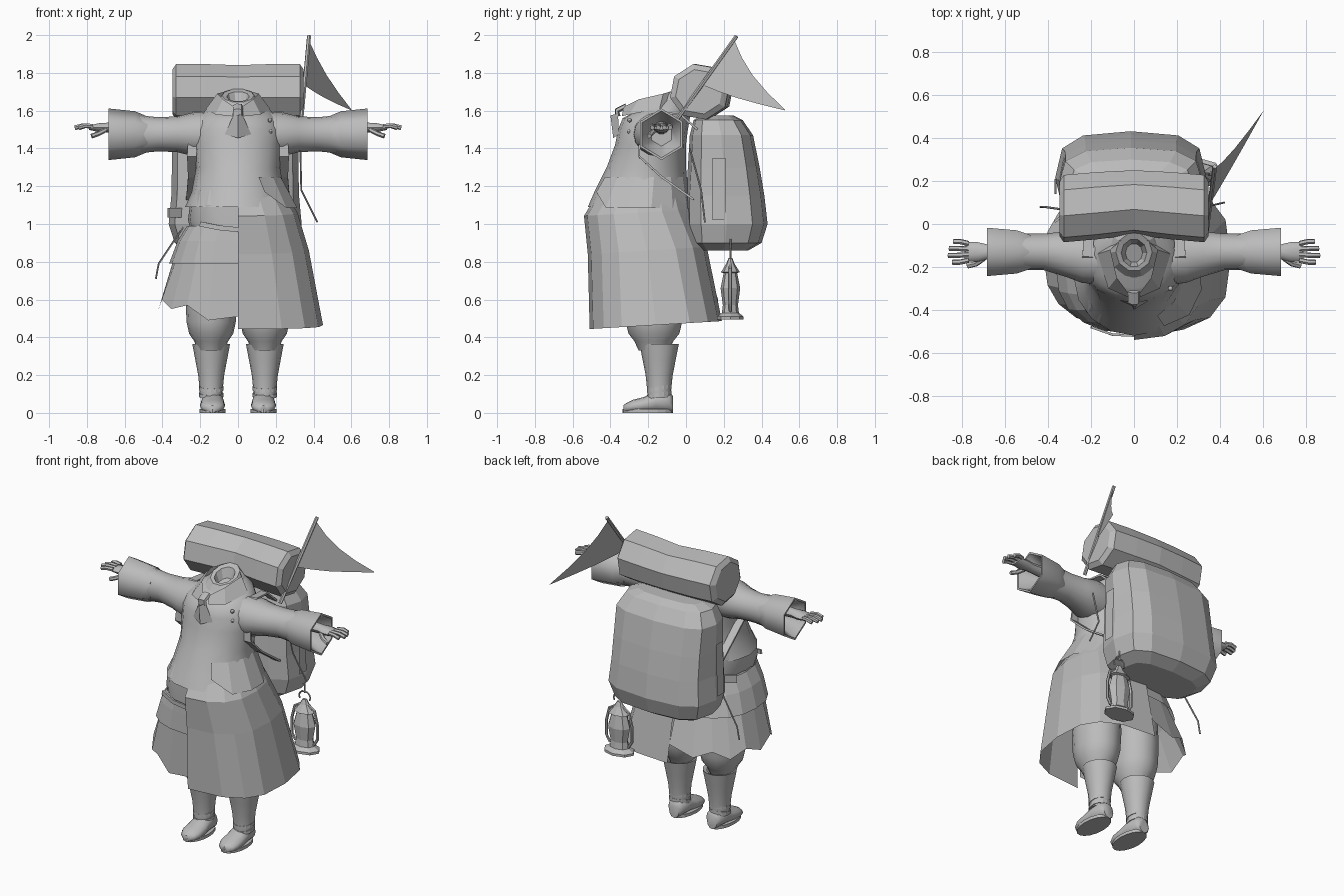
import bpy, bmesh, math
from mathutils import Vector as V

if "Cube" in bpy.data.objects:
    bpy.data.objects.remove(bpy.data.objects["Cube"])

grey = bpy.data.materials.new("plain grey")
grey.use_nodes = True
COLOUR = (.5, .5, .5, 1)
grey.diffuse_color = COLOUR
grey.node_tree.nodes["Principled BSDF"].inputs["Base Color"].default_value = COLOUR

ROUND = 40          # edges below this angle are shaded smooth
FRONT, BACK, HALF = -90, 90, 180
CORD = .005


def finish(name, bm, smooth=None, mirror=False):
    """Turn the mesh into an object, optionally smooth and mirrored across x."""
    bmesh.ops.recalc_face_normals(bm, faces=bm.faces)
    mesh = bpy.data.meshes.new(name)
    bm.to_mesh(mesh)
    bm.free()
    mesh.materials.append(grey)
    part = bpy.data.objects.new(name, mesh)
    bpy.context.collection.objects.link(part)
    if mirror:
        part.modifiers.new("mirror", "MIRROR").use_mirror_merge = False
    if smooth:
        bpy.ops.object.select_all(action="DESELECT")
        part.select_set(True)
        bpy.context.view_layer.objects.active = part
        bpy.ops.object.shade_smooth_by_angle(angle=math.radians(smooth))


def skin(name, rows, closed=True, caps=True, smooth=None, mirror=False):
    """Bridge rows of points into a surface."""
    bm = bmesh.new()
    rows = [[bm.verts.new(point) for point in row] for row in rows]
    count = len(rows[0])
    for low, high in zip(rows, rows[1:]):
        for i in range(count if closed else count - 1):
            j = (i + 1) % count
            bm.faces.new((low[i], low[j], high[j], high[i]))
    if closed and caps:
        bm.faces.new(rows[0])
        bm.faces.new(rows[-1])
    finish(name, bm, smooth, mirror)


def sheet(name, *rows, mirror=False):
    skin(name, rows, closed=False, mirror=mirror)


def ring(centre, across, along, sides=16, power=2, start=0, sweep=360):
    """Superellipse section; a partial sweep gives an open row."""
    points = []
    for i in range(sides if sweep == 360 else sides + 1):
        angle = math.radians(start + sweep * i / sides)
        a, b = math.cos(angle), math.sin(angle)
        points.append(V(centre) + V(across) * math.copysign(abs(a) ** (2 / power), a)
                      + V(along) * math.copysign(abs(b) ** (2 / power), b))
    return points


def level(z, front, back, width, x=0, tilt=0, **shape):
    """Horizontal section between two y positions."""
    depth = (back - front) / 2
    return ring((x, front + depth, z), (width, 0, 0), (0, depth, depth * tilt), **shape)


def disc(z, radius, x, y, wide=1, deep=1, **shape):
    return level(z, y - radius * deep, y + radius * deep, radius * wide, x, **shape)


def upright(x, depth, height, y=-.13, z=1.475, **shape):
    """Section facing along x."""
    return ring((x, y, z), (0, depth, 0), (0, 0, height), **shape)


def tube(name, path, width, thick=None, sides=6, side=(1, 0, 0), smooth=ROUND, mirror=False):
    """Rod or strap along a path, its width lying along the side direction."""
    path, rows = [V(point) for point in path], []
    for i, point in enumerate(path):
        ahead = (path[min(i + 1, len(path) - 1)] - path[max(i - 1, 0)]).normalized()
        across = (V(side) - ahead * ahead.dot(V(side))).normalized()
        rows.append(ring(point, across * width, ahead.cross(across) * (thick or width),
                         sides, start=45))
    skin(name, rows, smooth=smooth, mirror=mirror)


def strap(name, path, width, side, mirror=False):
    tube(name, path, width, .008, sides=4, side=side, smooth=None, mirror=mirror)


UP, OUT = (0, 0, 1), (1, 0, 0)

# --- Torso, collar and neckerchief
skin("torso", [level(*row) for row in (
    (1.09, -.52, .02, .28), (1.17, -.485, .01, .245), (1.3, -.42, 0, .222),
    (1.42, -.375, 0, .237), (1.5, -.36, .01, .24), (1.56, -.335, .02, .215),
    (1.61, -.3, .02, .165, 0, .2), (1.645, -.25, 0, .11, 0, .35))],
    caps=False, smooth=ROUND)
skin("collar", [level(z, front, back, width, tilt=.4, sides=10) for z, front, back, width in (
    (1.61, -.28, 0, .135), (1.65, -.245, -.02, .11), (1.68, -.22, -.04, .085),
    (1.675, -.2, -.07, .06), (1.62, -.18, -.09, .04))])
tube("kerchief_knot", [(0, -.315, 1.625), (0, -.365, 1.6), (0, -.36, 1.57)], .028, .015)
sheet("kerchief_tail", [(-.02, -.36, 1.585), (0, -.4, 1.575), (.02, -.36, 1.585)],
      [(-.07, -.355, 1.475), (0, -.385, 1.455), (.07, -.355, 1.475)])
sheet("collar_wing", [(.02, -.33, 1.62), (.03, -.34, 1.57)], [(.08, -.25, 1.66), (.12, -.3, 1.58)],
      [(.11, -.12, 1.69), (.17, -.14, 1.61)], [(0, -.02, 1.72), (0, 0, 1.64)], mirror=True)
for z in (1.55, 1.49):
    bm = bmesh.new()
    bmesh.ops.create_uvsphere(bm, u_segments=8, v_segments=6, radius=.012)
    bmesh.ops.translate(bm, verts=bm.verts, vec=(.17, -.3, z))
    finish("chest_button", bm, ROUND)

# --- Long coat panel on the left, with the vest hem lying over it
left = dict(sides=8, start=FRONT, sweep=HALF, tilt=.06)
sheet("long_coat_panel", *[level(*row, power=power, **left) for power, row in (
    (2.3, (1.18, -.465, -.01, .24)), (2.4, (1.06, -.54, .03, .315)),
    (2.6, (.86, -.52, .11, .375)), (2.9, (.465, -.51, .19, .45)))])
vest = [level(*row, sides=6, start=-62, sweep=152)
        for row in ((1.25, -.455, .005, .23), (1.085, -.54, .035, .32))]
vest[1][0] = V((.14, -.475, 1.17))
sheet("vest_hem", *vest)

# --- Shorter layered panels on the right, with a ruffled hem
right = dict(sides=10, start=BACK, sweep=HALF, power=2.4)
skin("waist_sash", [level(z, -.505, .02, width, **right) for z, width in (
    (1.1, .255), (1.02, .265), (.97, .25))], closed=False, smooth=ROUND)
sheet("sash_top", level(1.18, -.46, -.01, .235, **right), level(1.1, -.505, .02, .255, **right))
hem = level(.575, -.49, .17, .42, **right)
for i, point in enumerate(hem):
    point.z += .025 * (-1) ** i - .03 * max(0, i - 7)
sheet("short_coat_panel", level(.99, -.47, .04, .255, **right),
      level(.8, -.485, .1, .345, **right), hem)
sheet("short_coat_overlay", level(.99, -.5, .05, .27, **right),
      level(.91, -.505, .08, .32, **right), level(.79, -.51, .12, .365, **right))
strap("belt_end", [(-.23, .12, 1.06), (-.37, .01, 1.06)], .035, UP)
strap("belt_strap", [(-.2, -.48, 1), (-.1, -.515, .98), (0, -.52, .97)], .018, UP)
tube("sash_cord", [(-.28, .06, 1), (-.42, .08, .79), (-.435, .08, .71)], CORD)
tube("loose_cord", [(.33, .02, 1.4), (.335, .08, 1.18), (.42, .1, 1.01)], CORD)

# --- Arms with open six-sided cuffs, hands and fingers
skin("sleeve", [upright(*row) for row in (
    (.14, .12, .12, -.16), (.24, .125, .115, -.15), (.32, .105, .095, -.14),
    (.42, .085, .09), (.52, .085, .1))], smooth=ROUND, mirror=True)
skin("cuff", [upright(x, radius, radius * 1.05, sides=6, start=30) for x, radius in (
    (.48, .09), (.545, .116), (.685, .13), (.685, .118), (.56, .06))],
    smooth=65, mirror=True)
skin("hand", [upright(x, depth, height, z=1.51, sides=10) for x, depth, height in (
    (.55, .04, .035), (.68, .034, .028), (.73, .046, .026), (.79, .045, .012))],
    smooth=ROUND, mirror=True)
for i, length in enumerate((.07, .09, .085, .065)):
    y, spread = -.169 + .026 * i, (i - 1.5) * .006
    tube("finger", [(.77, y, 1.518), (.77 + length * .6, y + spread, 1.52),
                    (.775 + length, y + spread, 1.51)], .0125, side=(0, 1, 0), mirror=True)
tube("thumb", [(.7, -.16, 1.5), (.735, -.185, 1.48), (.775, -.195, 1.465)], .013,
     side=UP, mirror=True)

# --- Legs, boots and shoes
LEG, ANKLE = .142, -.142
skin("trouser_leg", [disc(z, radius, LEG, -.17, deep=1.15) for z, radius in (
    (.33, .07), (.38, .09), (.42, .117), (.48, .13), (.6, .136), (.8, .13))],
    smooth=ROUND, mirror=True)
skin("boot_shaft", [disc(z, radius, LEG, ANKLE, deep=1.04) for z, radius in (
    (.08, .06), (.12, .061), (.2, .069), (.28, .084), (.365, .1), (.355, .075))],
    caps=False, smooth=ROUND, mirror=True)
skin("shoe", [ring((.135, y, top / 2), (width, 0, 0), (0, 0, top / 2), sides=12)
              for y, width, top in (
    (-.07, .035, .09), (-.09, .053, .115), (-.16, .06, .12), (-.22, .066, .085),
    (-.28, .066, .07), (-.315, .05, .053), (-.332, .02, .04))], smooth=50, mirror=True)
skin("shoe_sole", [level(z, -.335, -.07, .07, x=.135) for z in (0, .02)], mirror=True)
for z in (.095, .13):
    skin("ankle_strap", [disc(z + rim, .065, LEG, ANKLE, tilt=.2) for rim in (-.01, .01)],
         mirror=True)

# --- Backpack, straps and bedroll
PACK = -.015
skin("backpack", [level(*row, x=PACK, sides=12, power=3) for row in (
    (.86, .06, .33, .25), (.9, .015, .4, .32), (1, 0, .432, .352),
    (1.15, 0, .415, .338), (1.3, .01, .39, .335), (1.47, .02, .355, .335),
    (1.55, .04, .3, .29), (1.575, .08, .25, .22))])
for side in (-1, 1):
    sheet("side_strap", *[[(PACK + side * x, y, z) for y in (.14, .21)]
                          for x, z in ((.355, 1.02), (.345, 1.35))])
strap("shoulder_strap", [(.21, .06, 1.5), (.21, -.03, 1.58), (.215, -.15, 1.59),
                         (.235, -.24, 1.5), (.245, -.25, 1.36), (.24, -.13, 1.25),
                         (.25, .04, 1.13)], .035, OUT, mirror=True)
skin("bedroll", [upright(.348 * t, .16 * size, .15 * size, .1 - .03 * abs(t), 1.7,
                         sides=8, start=12)
                 for t, size in ((-1, .8), (-.94, 1), (-.5, 1), (0, .96), (.5, 1), (.94, 1), (1, .8))])

# --- Pennant: two edges running from the pole to the tip, sagging a little
tube("flag_pole", [(.335, -.05, 1.55), (.376, .268, 1.995)], .011)
TIP = V((.605, .53, 1.6))
skin("flag_cloth", [[edge.lerp(TIP, t) - V((.02, .04, 0)) * math.sin(math.pi * t)
                     for edge in (V((.374, .255, 1.975)), V((.352, .09, 1.735)))]
                    for t in (0, .25, .5, .75, .99)], closed=False, smooth=ROUND)

# --- Hanging lantern, broader across than deep
LAMP = (.31, .235)
skin("lantern_body", [disc(z, radius, *LAMP, wide=1.45, sides=8) for z, radius in (
    (.495, .07), (.51, .07), (.53, .045), (.57, .04), (.66, .052), (.74, .036),
    (.745, .05), (.79, .022), (.82, .01))])
for side in (-1, 1):
    tube("lantern_frame", [(LAMP[0] + side * reach, LAMP[1], z) for reach, z in (
        (.065, .54), (.09, .58), (.09, .68), (.07, .76), (.02, .79))], .009, side=(0, 1, 0))
arc = [math.radians(30 * k) for k in range(-1, 8)]
tube("lantern_handle", [(LAMP[0] + .04 * math.cos(t), LAMP[1], .835 + .035 * math.sin(t))
                        for t in arc], CORD, side=(0, 1, 0))
tube("lantern_hook", [(*LAMP, z) for z in (.86, .92)], CORD)
